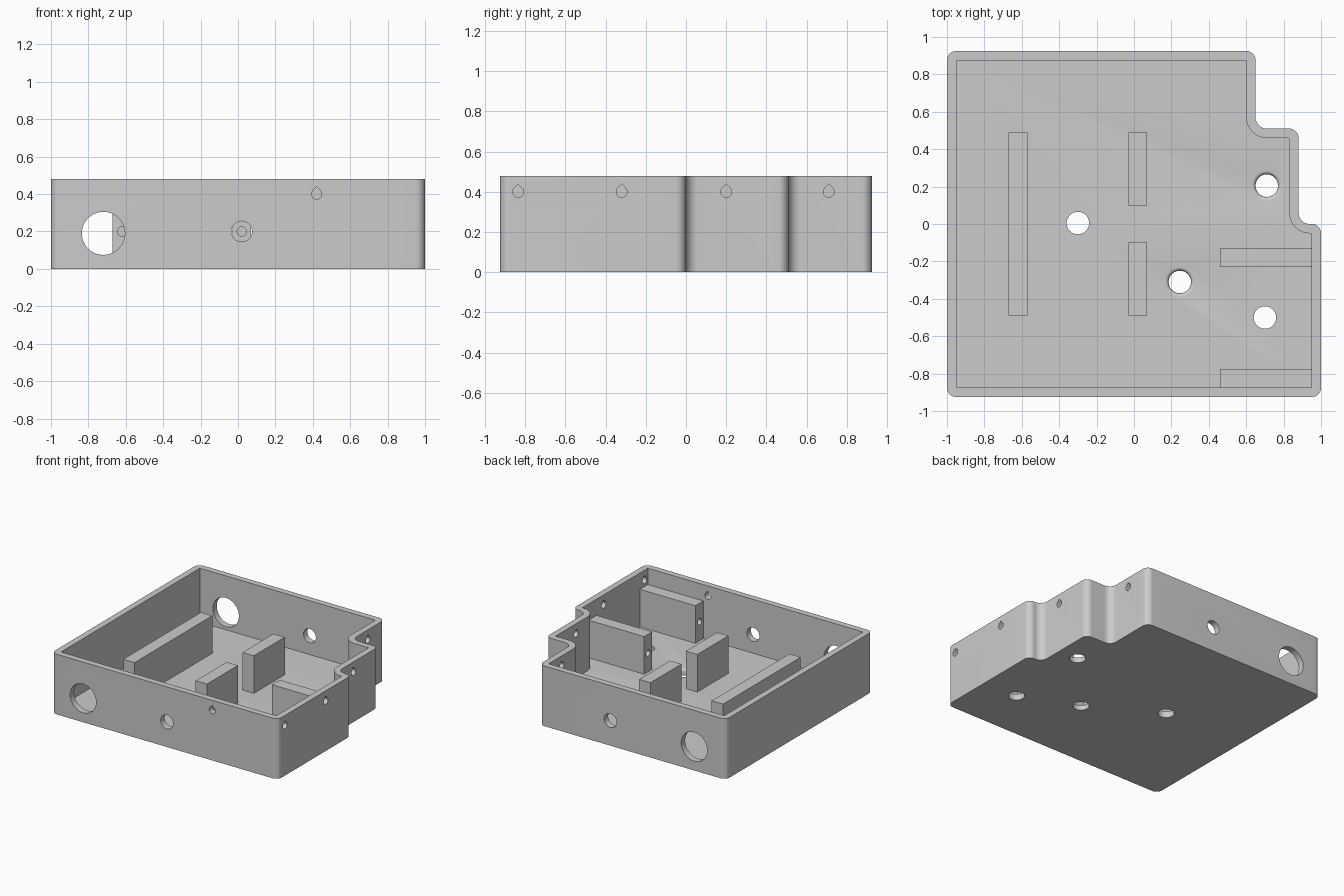
import bpy, bmesh, math
from mathutils import Matrix, Vector

cube = bpy.data.objects.get("Cube")
if cube:
    bpy.data.objects.remove(cube, do_unlink=True)

WALL, FLOOR, HEIGHT = 0.05, 0.05, 0.48
BLOCK_TOP, SCREW_Z = 0.35, 0.2

grey = bpy.data.materials.new("plain grey")
grey.use_nodes = True
grey.diffuse_color = (0.6, 0.6, 0.6, 1)
grey.node_tree.nodes["Principled BSDF"].inputs["Base Color"].default_value = grey.diffuse_color

ALONG_Z = Matrix.Identity(4)
ALONG_Y = Matrix.Rotation(math.pi / 2, 4, "X")
ALONG_X = Matrix.Rotation(math.pi / 2, 4, "Z") @ ALONG_Y


def loft(name, rings, matrix=ALONG_Z):
    """Solid through stacked rings; each ring is (outline, height)."""
    bm = bmesh.new()
    loops = [[bm.verts.new(matrix @ Vector((u, v, w))) for u, v in pts] for pts, w in rings]
    for a, b in zip(loops, loops[1:]):
        n = len(a)
        for i in range(n):
            j = (i + 1) % n
            bm.faces.new((a[i], a[j], b[j], b[i]))
    bm.faces.new(loops[0][::-1])
    bm.faces.new(loops[-1])
    bmesh.ops.recalc_face_normals(bm, faces=bm.faces)
    mesh = bpy.data.meshes.new(name)
    bm.to_mesh(mesh)
    bm.free()
    obj = bpy.data.objects.new(name, mesh)
    bpy.context.collection.objects.link(obj)
    mesh.materials.append(grey)
    return obj


def circle(r, n=48):
    return [(r * math.cos(math.tau * i / n), r * math.sin(math.tau * i / n)) for i in range(n)]


def teardrop(r, n=24):
    arc = [math.radians(135 + 270 * i / n) for i in range(n + 1)]
    return [(r * math.cos(a), r * math.sin(a)) for a in arc] + [(0, r * math.sqrt(2))]


def rounded(corners, n=10):
    """Outline with each corner (x, y, radius) replaced by an arc."""
    pts = []
    for i, (x, y, r) in enumerate(corners):
        p = Vector((x, y))
        if r == 0:
            pts.append((x, y))
            continue
        a = (Vector(corners[i - 1][:2]) - p).normalized()
        b = (Vector(corners[(i + 1) % len(corners)][:2]) - p).normalized()
        centre = p + (a + b) * r
        for k in range(n + 1):
            t = math.pi / 2 * k / n
            pts.append(tuple(centre - b * r * math.cos(t) - a * r * math.sin(t)))
    return pts


def hole(outline, length, place, axis):
    return loft("hole_cutter", [(outline, -length / 2), (outline, length / 2)],
                Matrix.Translation(place) @ axis)


def cut(obj, cutters):
    bpy.ops.object.select_all(action="DESELECT")
    bpy.context.view_layer.objects.active = obj
    obj.select_set(True)
    for c in cutters:
        c.hide_render = True
        mod = obj.modifiers.new("cut", "BOOLEAN")
        mod.operation, mod.solver, mod.object = "DIFFERENCE", "EXACT", c
        bpy.ops.object.modifier_apply(modifier=mod.name)
        bpy.data.objects.remove(c, do_unlink=True)
    bpy.ops.object.shade_smooth_by_angle(angle=math.radians(30))


# Stepped footprint: the flag marks the two inward corners
steps = [(-1, -0.925, 0), (1, -0.925, 0), (1, 0, 0), (0.88, 0, 1),
         (0.88, 0.51, 0), (0.65, 0.51, 1), (0.65, 0.925, 0), (-1, 0.925, 0)]
outer = rounded([(x, y, 0.06 if inward else 0.05) for x, y, inward in steps])
inner = rounded([(x - math.copysign(WALL, x), y - (WALL if y >= 0 else -WALL),
                  0.11 if inward else 0) for x, y, inward in steps])

# Open tray with its cavity
tray = loft("tray", [(outer, 0), (outer, HEIGHT)])
cutters = [loft("cavity_cutter", [(inner, FLOOR), (inner, HEIGHT + 0.1)])]

# Cable openings through the front and back walls
for y in (-0.9, 0.9):
    cutters.append(hole(circle(0.115), 0.2, (-0.72, y, 0.19), ALONG_Y))
    cutters.append(hole(circle(0.055), 0.2, (0.02, y, SCREW_Z), ALONG_Y))

# Teardrop screw holes near the rim
cutters.append(hole(teardrop(0.027), 0.2, (0.42, -0.9, 0.4), ALONG_Y))
for x, y in ((0.975, -0.835), (0.975, -0.32), (0.855, 0.2), (0.625, 0.71)):
    cutters.append(hole(teardrop(0.027), 0.14, (x, y, 0.4), ALONG_X))

# Floor holes, two of them with a rounded upper lip
for x, y in ((-0.3, 0.005), (0.7, -0.5)):
    cutters.append(hole(circle(0.06), 0.2, (x, y, 0), ALONG_Z))
LIP = 0.02
for x, y in ((0.245, -0.31), (0.71, 0.205)):
    rings = [(circle(0.06), -0.05)]
    for k in range(6):
        t = math.pi / 2 * k / 5
        rings.append((circle(0.06 + LIP * (1 - math.cos(t))), FLOOR - LIP + LIP * math.sin(t)))
    rings.append((circle(0.06 + LIP), FLOOR + 0.05))
    cutters.append(loft("lip_cutter", rings, Matrix.Translation((x, y, 0))))
cut(tray, cutters)


# Mounting blocks with blind screw holes in their free ends
def block(name, x0, x1, y0, y1, ends):
    box = [(x0, y0), (x1, y0), (x1, y1), (x0, y1)]
    obj = loft(name, [(box, FLOOR - 0.01), (box, BLOCK_TOP)])
    cx, cy = (x0 + x1) / 2, (y0 + y1) / 2
    spots = {"front": ((cx, y0, SCREW_Z), ALONG_Y), "back": ((cx, y1, SCREW_Z), ALONG_Y),
             "right": ((x0, cy, SCREW_Z), ALONG_X)}
    cut(obj, [hole(circle(0.025, 32), 0.3, *spots[e]) for e in ends])


block("long_rail", -0.67, -0.57, -0.49, 0.49, ("front", "back"))
block("front_middle_block", -0.03, 0.07, -0.49, -0.1, ("front",))
block("back_middle_block", -0.03, 0.07, 0.1, 0.49, ("back",))
block("inner_side_block", 0.46, 0.96, -0.23, -0.13, ("right",))
block("front_side_block", 0.46, 0.96, -0.885, -0.775, ("right",))
